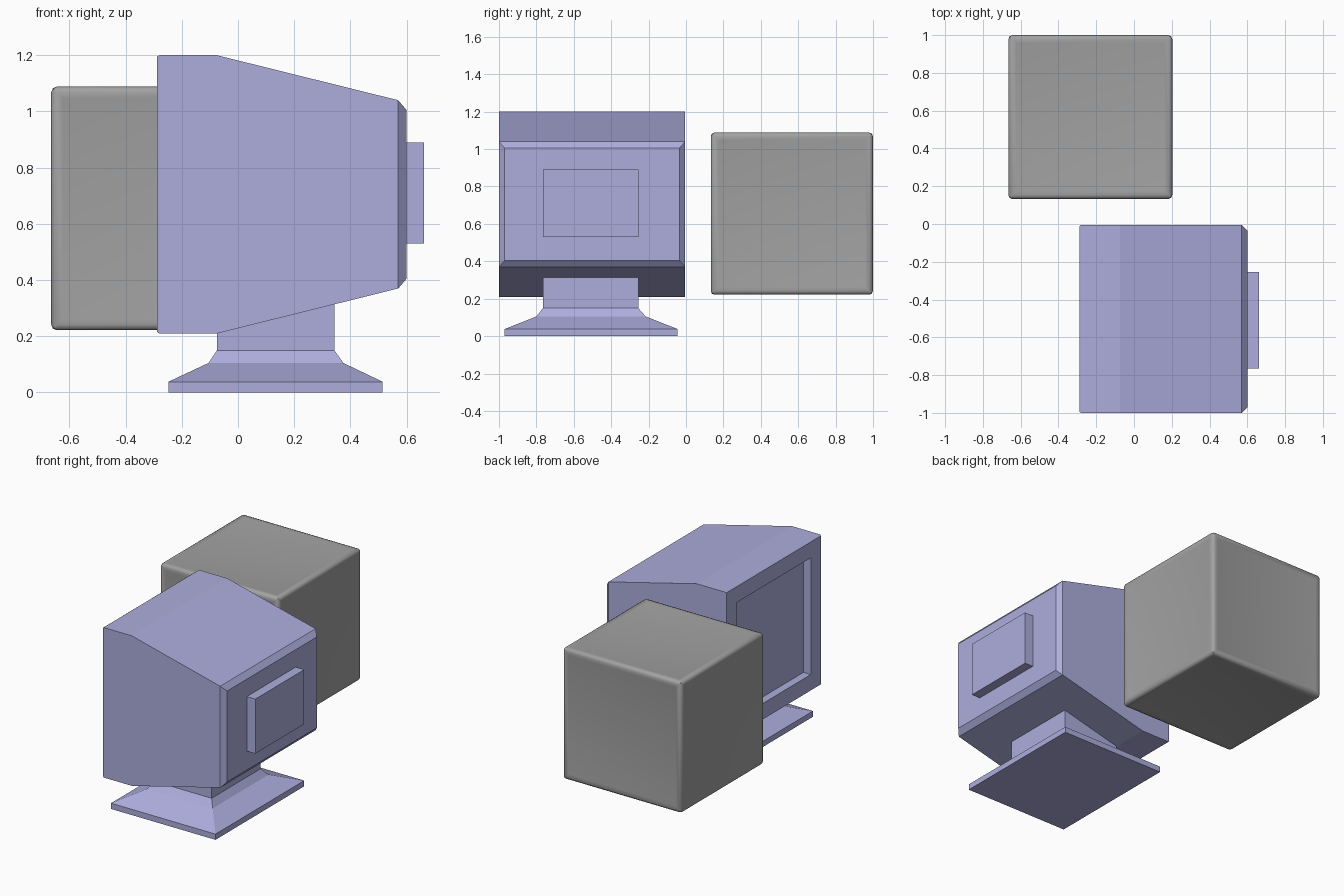
import bpy
import bmesh

old = bpy.data.objects.get("Cube")
if old:
    bpy.data.objects.remove(old, do_unlink=True)


def make_material(name, rgb):
    mat = bpy.data.materials.new(name)
    mat.use_nodes = True
    mat.diffuse_color = (*rgb, 1)
    bsdf = next(n for n in mat.node_tree.nodes if n.type == 'BSDF_PRINCIPLED')
    bsdf.inputs["Base Color"].default_value = (*rgb, 1)
    bsdf.inputs["Roughness"].default_value = 0.7
    return mat


lavender = make_material("lavender plastic", (0.42, 0.42, 0.73))
grey = make_material("grey", (0.36, 0.36, 0.36))


def finish(name, bm, mat):
    bmesh.ops.recalc_face_normals(bm, faces=bm.faces)
    mesh = bpy.data.meshes.new(name)
    bm.to_mesh(mesh)
    bm.free()
    mesh.materials.append(mat)
    obj = bpy.data.objects.new(name, mesh)
    bpy.context.collection.objects.link(obj)
    return obj


def loft(name, sections, place, mat):
    """Join rectangles (t, a0, a1, b0, b1) into a closed solid."""
    bm = bmesh.new()
    rings = [[bm.verts.new(place(t, a, b))
              for a, b in ((a0, b0), (a1, b0), (a1, b1), (a0, b1))]
             for t, a0, a1, b0, b1 in sections]
    for r, s in zip(rings, rings[1:]):
        for i in range(4):
            j = (i + 1) % 4
            bm.faces.new((r[i], r[j], s[j], s[i]))
    bm.faces.new(rings[0])
    bm.faces.new(rings[-1])
    return finish(name, bm, mat)


def along_x(t, a, b):
    return (t, a, b)


def along_z(t, a, b):
    return (a, b, t)


# Monitor housing, from the sunken screen, round the bezel, to the tapered back
loft("monitor_housing", [
    (-0.235, -0.89, -0.115, 0.32, 1.09),
    (-0.288, -0.89, -0.115, 0.32, 1.09),
    (-0.288, -0.995, -0.01, 0.215, 1.195),
    (-0.28, -1.0, -0.005, 0.21, 1.2),
    (-0.075, -1.0, -0.005, 0.21, 1.2),
    (0.57, -1.0, -0.005, 0.37, 1.04),
    (0.6, -0.97, -0.035, 0.405, 1.005),
], along_x, lavender)

# Raised panel on the back of the housing
loft("back_panel", [
    (0.59, -0.765, -0.255, 0.53, 0.89),
    (0.662, -0.765, -0.255, 0.53, 0.89),
], along_x, lavender)

# Flared stand with a square neck running up into the housing
loft("stand", [
    (0.0, -0.248, 0.515, -0.97, -0.045),
    (0.038, -0.248, 0.515, -0.97, -0.045),
    (0.105, -0.105, 0.375, -0.8, -0.215),
    (0.15, -0.075, 0.343, -0.765, -0.255),
    (0.33, -0.075, 0.343, -0.765, -0.255),
], along_z, lavender)

# Soft-edged cube with very slightly sunken sides
size = 0.867
bm = bmesh.new()
bmesh.ops.create_cube(bm, size=size)
bmesh.ops.bevel(bm, geom=bm.edges[:], offset=0.02, segments=2,
                profile=0.5, affect='EDGES')
sides = [f for f in bm.faces if f.calc_area() > 0.5]
bmesh.ops.inset_individual(bm, faces=sides, thickness=0.03, depth=-0.004)
bmesh.ops.translate(bm, verts=bm.verts, vec=(-0.231, 0.566, 0.655))
cube = finish("rounded_cube", bm, grey)
bpy.ops.object.select_all(action='DESELECT')
cube.select_set(True)
bpy.context.view_layer.objects.active = cube
bpy.ops.object.shade_smooth_by_angle(angle=0.8)
